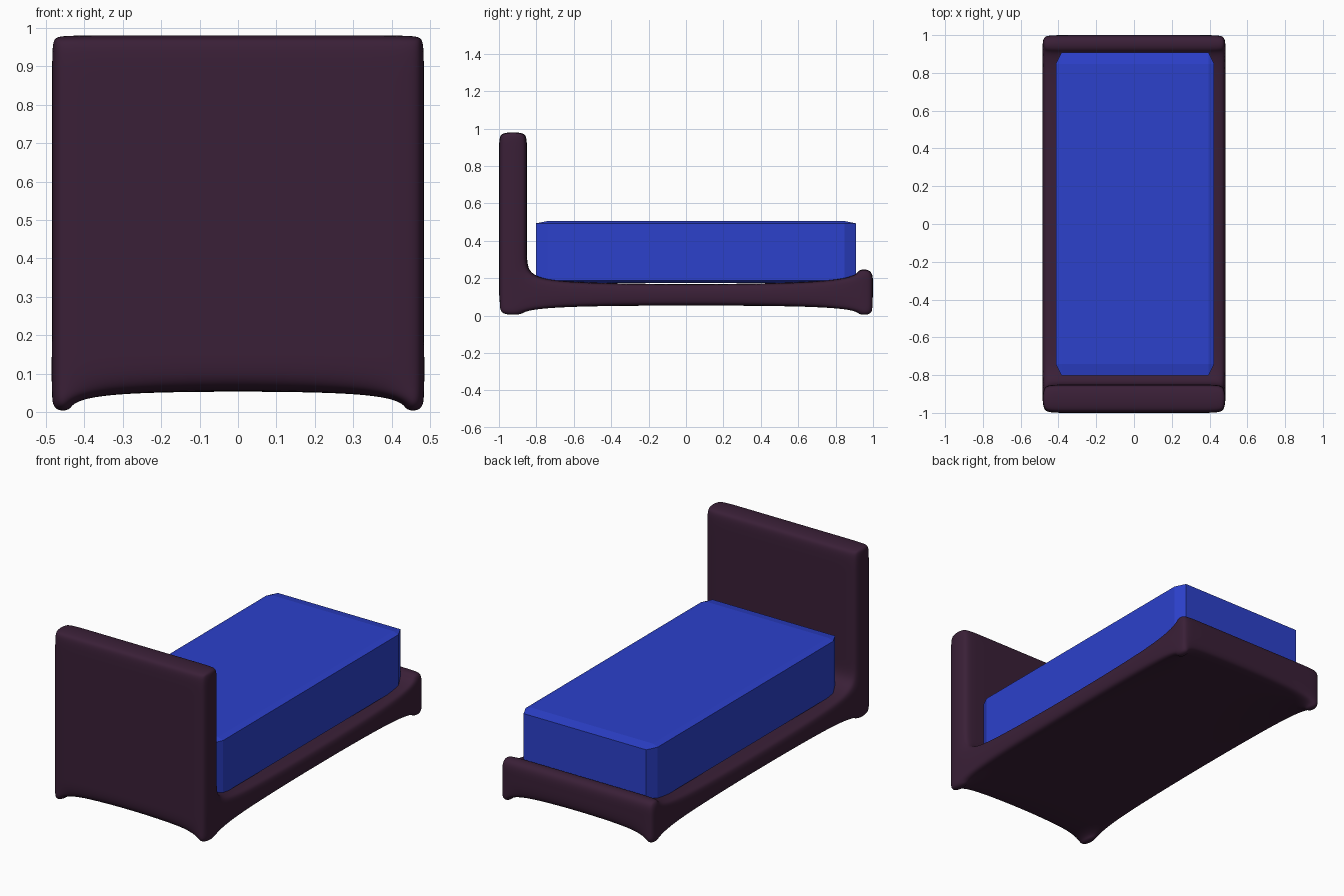
import bpy, bmesh
from mathutils import Matrix

if "Cube" in bpy.data.objects:
    bpy.data.objects.remove(bpy.data.objects["Cube"])


def finish(bm, name, color):
    bmesh.ops.recalc_face_normals(bm, faces=bm.faces)
    mesh = bpy.data.meshes.new(name)
    bm.to_mesh(mesh)
    bm.free()
    ob = bpy.data.objects.new(name, mesh)
    bpy.context.collection.objects.link(ob)
    mat = bpy.data.materials.new(name + "_color")
    mat.diffuse_color = color
    mat.use_nodes = True
    mat.node_tree.nodes["Principled BSDF"].inputs["Base Color"].default_value = mat.diffuse_color
    mesh.materials.append(mat)
    return ob


# Bed frame: block cage (headboard, deck, footboard, four feet), then subdivided
X = [-0.486, -0.425, 0.425, 0.486]
Y = [-1.0, -0.85, 0.905, 1.0]
Z = [0.0, 0.055, 0.165, 0.25, 0.93, 0.982]


def solid(i, j, k):
    if not (0 <= i < 3 and 0 <= j < 3 and 0 <= k < 5):
        return False
    if k == 0:                       # feet at the corners
        return i != 1 and j != 1
    if k == 1:                       # deck
        return True
    return j == 0 or (j == 2 and k == 2)   # headboard, low footboard


bm = bmesh.new()
verts = {}


def vert(c):
    if c not in verts:
        verts[c] = bm.verts.new((X[c[0]], Y[c[1]], Z[c[2]]))
    return verts[c]


for i in range(3):
    for j in range(3):
        for k in range(5):
            if not solid(i, j, k):
                continue
            for axis in range(3):
                for side in (0, 1):
                    n = [i, j, k]
                    n[axis] += 1 if side else -1
                    if solid(*n):
                        continue
                    u, v = (axis + 1) % 3, (axis + 2) % 3
                    quad = []
                    for du, dv in ((0, 0), (1, 0), (1, 1), (0, 1)):
                        c = [i, j, k]
                        c[axis] += side
                        c[u] += du
                        c[v] += dv
                        quad.append(vert(tuple(c)))
                    bm.faces.new(quad if side else quad[::-1])

frame = finish(bm, "bed_frame", (0.042, 0.014, 0.038, 1))
for p in frame.data.polygons:
    p.use_smooth = True
sub = frame.modifiers.new("round", 'SUBSURF')
sub.levels = sub.render_levels = 4

# Mattress: chamfered unit cube, stretched so the chamfers stretch too
bm = bmesh.new()
bmesh.ops.create_cube(bm, size=1)
bmesh.ops.bevel(bm, geom=bm.edges[:], offset=0.036, offset_type='OFFSET',
                segments=1, affect='EDGES')
size = (0.838, 1.712, 0.33)
bmesh.ops.transform(bm, verts=bm.verts, matrix=Matrix.Translation((0.005, 0.053, 0.34))
                    @ Matrix.Diagonal((*size, 1)))
finish(bm, "mattress", (0.025, 0.052, 0.6, 1))
